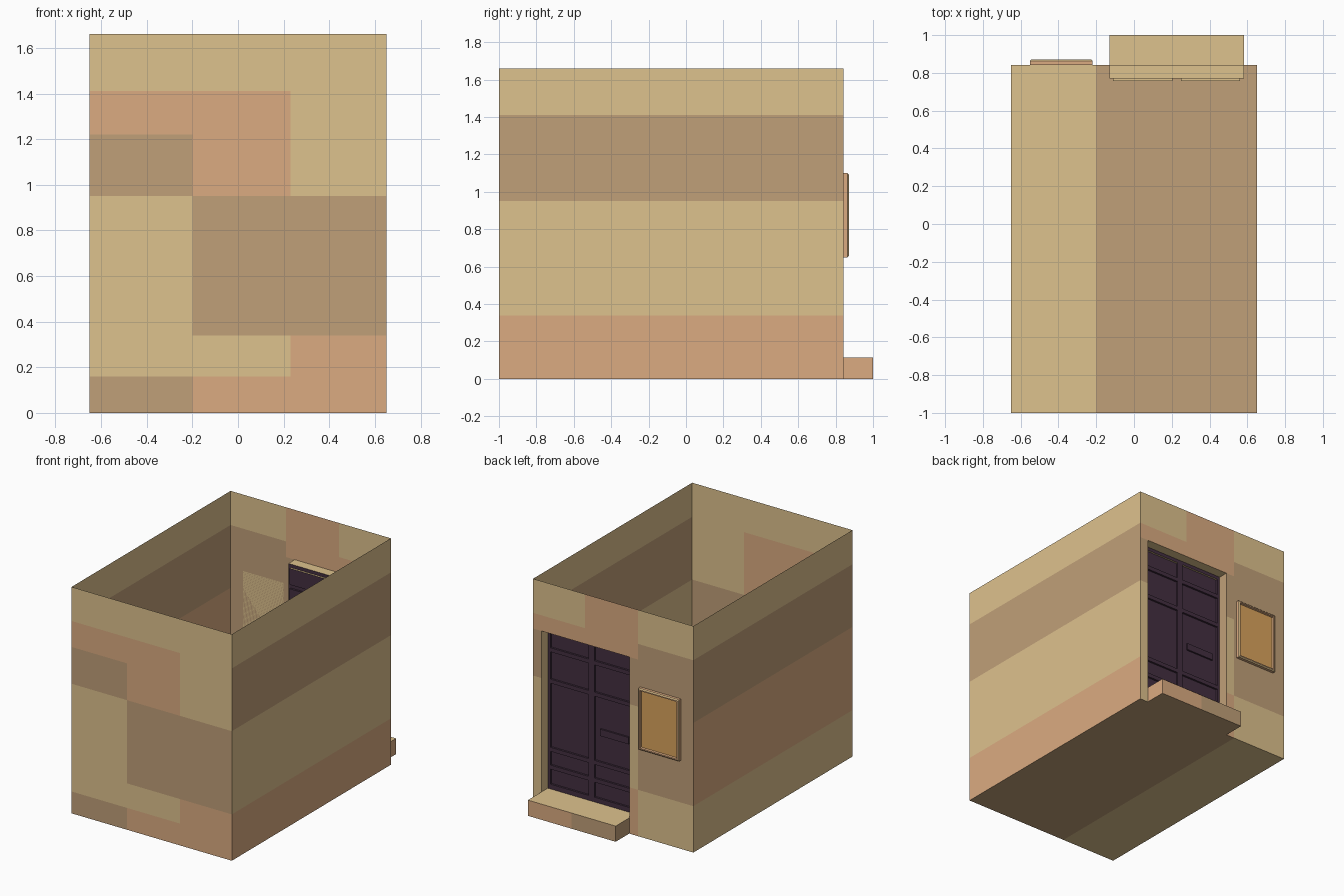
import bpy, bmesh

if "Cube" in bpy.data.objects:
    bpy.data.objects.remove(bpy.data.objects["Cube"])

def material(name, rgb):
    m = bpy.data.materials.new(name)
    m.diffuse_color = (*rgb, 1)
    m.use_nodes = True
    m.node_tree.nodes["Principled BSDF"].inputs["Base Color"].default_value = m.diffuse_color
    return m

MATS = [material("tan", (.73, .54, .27)), material("salmon", (.71, .41, .22)),
        material("brown", (.53, .35, .19)), material("dark_purple", (.056, .028, .053)),
        material("amber", (.70, .37, .11))]
TAN, SALMON, BROWN, DARK, AMBER = range(5)
PALETTE = {"t": TAN, "s": SALMON, "b": BROWN}

def finish(name, bm):
    me = bpy.data.meshes.new(name)
    bm.to_mesh(me)
    bm.free()
    for m in MATS:
        me.materials.append(m)
    ob = bpy.data.objects.new(name, me)
    bpy.context.collection.objects.link(ob)
    return ob

def rect(bm, axis, pos, a, b, sign, mat):
    """Axis-aligned quad; a and b are ranges on the two other axes in xyz order."""
    pts = []
    for u, v in ((a[0], b[0]), (a[1], b[0]), (a[1], b[1]), (a[0], b[1])):
        p = [u, v]
        p.insert(axis, pos)
        pts.append(bm.verts.new(p))
    f = bm.faces.new(pts)
    f.material_index = mat
    f.normal_update()
    if f.normal[axis] * sign < 0:
        f.normal_flip()

def patchwork(name, axis, pos, aa, bb, sign, rows):
    """Grid of coloured cells, rows listed from low b to high b; '.' is a hole."""
    bm = bmesh.new()
    for j, row in enumerate(rows):
        for i, c in enumerate(row):
            if c != ".":
                rect(bm, axis, pos, aa[i:i + 2], bb[j:j + 2], sign, PALETTE[c])
    bmesh.ops.remove_doubles(bm, verts=bm.verts, dist=1e-5)
    return finish(name, bm)

W, F, B, H = 0.65, -1.0, 0.843, 1.66        # building envelope
X0, X1, Z0, Z1 = -0.13, 0.582, 0.115, 1.295  # doorway
DY = 0.77                                    # door plane

# Open-topped shell
patchwork("front_wall", 1, F, [-W, -.2, .23, W], [0, .16, .34, .95, 1.22, 1.41, H], -1,
          ["bss", "tts", "tbb", "bst", "sst", "ttt"])
sides = [0, .34, .95, 1.41, H]
patchwork("right_wall", 0, W, [F, B], sides, 1, ["s", "t", "b", "t"])
patchwork("left_wall", 0, -W, [F, B], sides, -1, ["t", "s", "b", "t"])
patchwork("floor", 2, 0, [-W, -.2, W], [F, B], -1, ["tb"])
patchwork("back_wall", 1, B, [-W, -.2, X0, .23, X1, W], [0, Z0, .34, .95, Z1, 1.41, H], 1,
          ["ts..t", "ts..t", "bt..t", "bb..b", "bssss", "tsstt"])

# Doorway reveal
bm = bmesh.new()
rect(bm, 2, Z1, (X0, X1), (DY, B), -1, TAN)
rect(bm, 0, X0, (DY, B), (Z0, Z1), 1, BROWN)
rect(bm, 0, X1, (DY, B), (Z0, Z1), -1, TAN)
finish("door_reveal", bm)

# Doorstep, open where it meets the floor inside
bm = bmesh.new()
rect(bm, 2, Z0, (X0, X1), (DY, 1), 1, TAN)
rect(bm, 2, 0, (X0, X1), (B, 1), -1, BROWN)
rect(bm, 1, 1, (X0, .23), (0, Z0), 1, BROWN)
rect(bm, 1, 1, (.23, X1), (0, Z0), 1, SALMON)
rect(bm, 0, X0, (B, 1), (0, Z0), -1, BROWN)
rect(bm, 0, X1, (B, 1), (0, Z0), 1, SALMON)
finish("doorstep", bm)

# Double door with sunken panels
bm = bmesh.new()
xs = [X0, -.11, .205, .25, .56, X1]
zs = [Z0, .15, .26, .29, .39, .42, .89, .92, 1.12, 1.15, 1.27, Z1]
PY = DY - .014
for j in range(len(zs) - 1):
    for i in range(len(xs) - 1):
        a, b = xs[i:i + 2], zs[j:j + 2]
        if i % 2 and j % 2:
            rect(bm, 1, PY, a, b, 1, DARK)
            rect(bm, 0, a[0], (PY, DY), b, 1, DARK)
            rect(bm, 0, a[1], (PY, DY), b, -1, DARK)
            rect(bm, 2, b[0], a, (PY, DY), 1, DARK)
            rect(bm, 2, b[1], a, (PY, DY), -1, TAN if j > 8 else DARK)
        else:
            rect(bm, 1, DY, a, b, 1, DARK)
bmesh.ops.remove_doubles(bm, verts=bm.verts, dist=1e-5)
finish("door", bm)

def box(bm, lo, hi, mat):
    for ax in range(3):
        o = [k for k in range(3) if k != ax]
        for pos, s in ((lo[ax], -1), (hi[ax], 1)):
            rect(bm, ax, pos, (lo[o[0]], hi[o[0]]), (lo[o[1]], hi[o[1]]), s, mat)
    bmesh.ops.remove_doubles(bm, verts=bm.verts, dist=1e-5)

# Letter slot
bm = bmesh.new()
box(bm, (-.07, PY, .61), (.16, PY + .012, .66), DARK)
finish("letter_slot", bm)

# Wall notice board: chamfered frame around a recessed panel
bm = bmesh.new()
box(bm, (-.55, B, .65), (-.22, B + .028, 1.10), SALMON)
for f in bm.faces:
    if f.normal.y < -.5:
        f.material_index = TAN
bmesh.ops.bevel(bm, geom=[e for e in bm.edges if all(v.co.y > B + .01 for v in e.verts)],
                offset=.007, segments=1, affect='EDGES')
bm.normal_update()
face = max((f for f in bm.faces if f.normal.y > .9), key=lambda f: f.calc_area())
bmesh.ops.inset_region(bm, faces=[face], thickness=.012)
bmesh.ops.inset_region(bm, faces=[face], thickness=.004, depth=-.014)
face.material_index = AMBER
finish("notice_board", bm)
